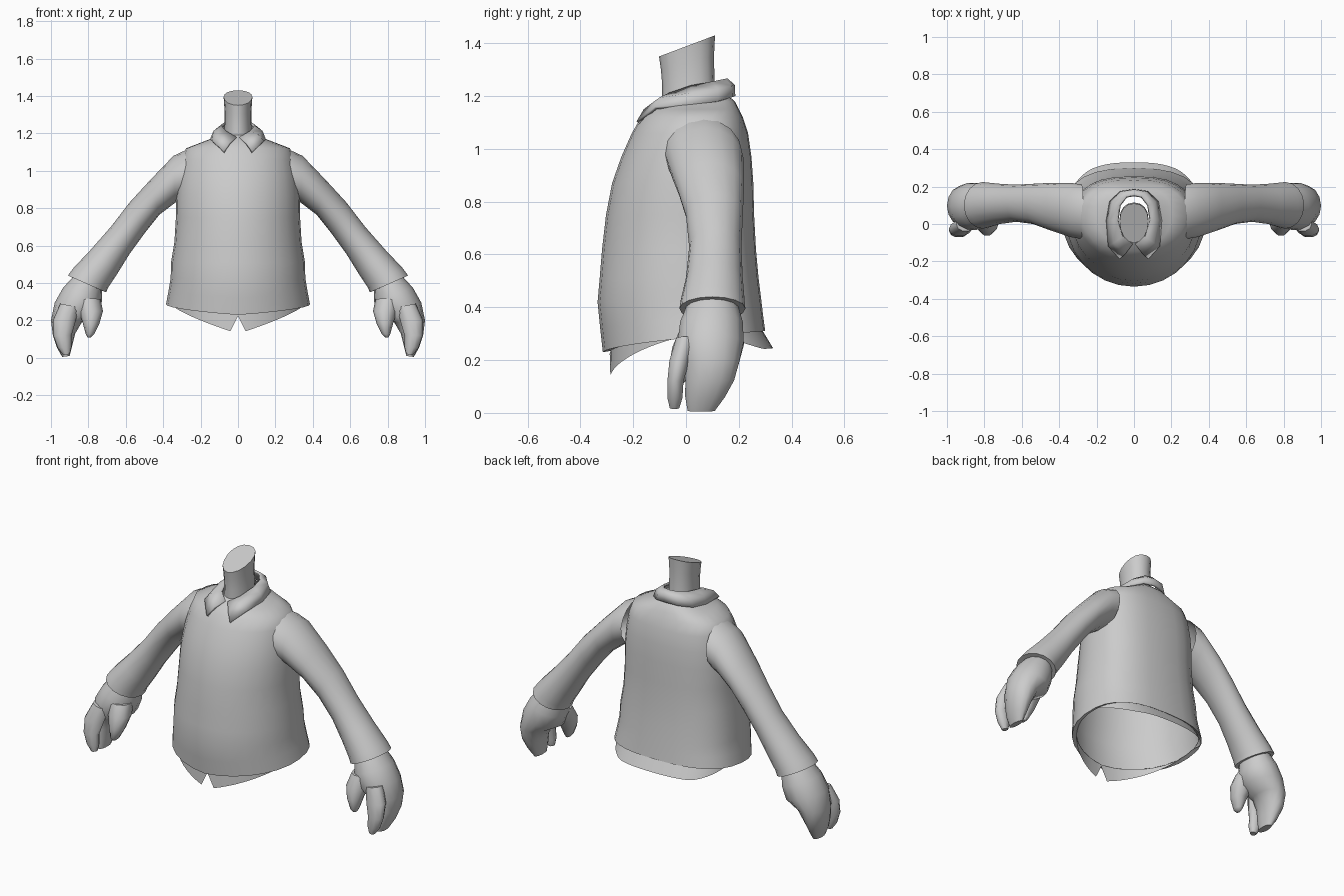
import bpy, bmesh, math
from mathutils import Vector

grey = bpy.data.materials.new("plain_grey")
grey.diffuse_color = (0.6, 0.6, 0.6, 1)


def finish(name, bm, angle=50):
    """Turn a bmesh into a smooth-shaded grey object."""
    bmesh.ops.recalc_face_normals(bm, faces=bm.faces)
    mesh = bpy.data.meshes.new(name)
    bm.to_mesh(mesh)
    bm.free()
    mesh.materials.append(grey)
    ob = bpy.data.objects.new(name, mesh)
    bpy.context.collection.objects.link(ob)
    bpy.ops.object.select_all(action='DESELECT')
    ob.select_set(True)
    bpy.context.view_layer.objects.active = ob
    bpy.ops.object.shade_smooth_by_angle(angle=math.radians(angle))
    return ob


def loft(name, rings, closed=True, caps=(False, False), angle=50):
    """Skin a list of point rings."""
    bm = bmesh.new()
    rows = [[bm.verts.new(p) for p in ring] for ring in rings]
    n = len(rows[0])
    for a, b in zip(rows, rows[1:]):
        for i in range(n if closed else n - 1):
            j = (i + 1) % n
            bm.faces.new((a[i], a[j], b[j], b[i]))
    if caps[0]:
        bm.faces.new(rows[0])
    if caps[1]:
        bm.faces.new(rows[-1])
    return finish(name, bm, angle)


def spow(v, e):
    return math.copysign(abs(v) ** e, v)


def body_ring(hw, yf, yb, zf, zb, n=28, back=2.6, bend=0.6):
    """Level or tilted oval, round in front and flatter behind."""
    pts, mid = [], yf + (yb - yf) * 0.55
    for i in range(n):
        t = 2 * math.pi * i / n
        s, c = math.sin(t), -math.cos(t)
        e = 2 / back if c > 0 else 1.0
        y = mid + spow(c, e) * ((yb - mid) if c > 0 else (mid - yf))
        k = max(0, (y - yf) / (yb - yf))
        pts.append(Vector((hw * spow(s, e), y, zf + (zb - zf) * k ** bend)))
    return pts


def limb_ring(side, tx, tz, bx, bz, yf, yb, n=14):
    """Oval across a limb, from its outer point to its inner point."""
    pts = []
    for i in range(n):
        t = 2 * math.pi * i / n
        k = 0.5 + 0.5 * math.cos(t)
        pts.append(Vector((side * (bx + (tx - bx) * k),
                           (yf + yb) / 2 + (yb - yf) / 2 * math.sin(t),
                           bz + (tz - bz) * k)))
    return pts


# Sweater body: half width, front y, back y, front z, back z
sweater = [
    (0.362, -0.285, 0.285, 0.235, 0.32),
    (0.385, -0.315, 0.300, 0.230, 0.31),
    (0.372, -0.325, 0.292, 0.320, 0.37),
    (0.360, -0.335, 0.285, 0.420, 0.43),
    (0.358, -0.327, 0.275, 0.510, 0.51),
    (0.340, -0.318, 0.265, 0.620, 0.62),
    (0.332, -0.303, 0.258, 0.750, 0.75),
    (0.330, -0.280, 0.255, 0.870, 0.87),
    (0.318, -0.245, 0.248, 0.970, 0.97),
    (0.300, -0.205, 0.235, 1.060, 1.06),
    (0.278, -0.170, 0.215, 1.120, 1.12),
    (0.200, -0.145, 0.200, 1.150, 1.15),
    (0.130, -0.115, 0.185, 1.170, 1.18),
    (0.085, -0.090, 0.150, 1.190, 1.21),
]
loft("sweater_body", [body_ring(*r) for r in sweater])

# Shirt tails hanging below the hem, deepest at the front and back centres
top = body_ring(*sweater[0], n=56)
low = []
for p in top:
    q = p.copy()
    ax = abs(p.x)
    if p.y < 0:
        drop = max(0, 1 - ax / 0.36)
        q.z = p.z - 0.105 * drop ** 0.8
        if ax < 0.01:
            q.z = 0.225
        q.y -= 0.004 * drop
    else:
        drop = min(1, max(0, (p.y - 0.1) / 0.15))
        q.z = p.z - 0.075 * drop
        q.y += 0.045 * drop * (1 - 1.2 * p.x ** 2)
    low.append(q)
loft("shirt_tails", [top, low])

# Neck with a slanted closed top
neck = [
    (0.078, -0.090, 0.115, 1.15, 1.15),
    (0.072, -0.090, 0.108, 1.24, 1.26),
    (0.072, -0.095, 0.106, 1.30, 1.35),
    (0.077, -0.102, 0.110, 1.35, 1.43),
]
loft("neck", [body_ring(*r, n=16, back=2.2, bend=1) for r in neck],
     caps=(False, True), angle=60)

# Folded collar: upper edge and lower edge from the front point to the back
upper = [(0.008, -0.105, 1.175), (0.06, -0.065, 1.205), (0.086, 0.02, 1.235),
         (0.075, 0.10, 1.25), (0.04, 0.145, 1.26), (0, 0.153, 1.262)]
lower = [(0.075, -0.182, 1.10), (0.135, -0.115, 1.155), (0.143, 0.02, 1.165),
         (0.125, 0.12, 1.18), (0.07, 0.17, 1.195), (0, 0.18, 1.20)]


def both_sides(half):
    return [Vector(p) for p in half] + \
           [Vector((-x, y, z)) for x, y, z in half[-2::-1]]


up, down = both_sides(upper), both_sides(lower)
middle = []
for a, b in zip(up, down):
    m = a * 0.5 + b * 0.5
    out = Vector((m.x, m.y - 0.02, 0)).normalized()
    middle.append(m + out * 0.012 + Vector((0, 0, 0.008)))
collar = loft("collar", [up, middle, down], closed=False)
thick = collar.modifiers.new("thickness", 'SOLIDIFY')
thick.thickness = 0.014
thick.offset = 0

# Arms: outer x, z, inner x, z, front y, back y
sleeve = [
    (0.270, 1.115, 0.290, 0.850, -0.080, 0.212),
    (0.345, 1.080, 0.335, 0.830, -0.070, 0.220),
    (0.470, 0.950, 0.420, 0.765, -0.035, 0.220),
    (0.580, 0.830, 0.500, 0.665, 0.000, 0.215),
    (0.680, 0.700, 0.580, 0.555, 0.012, 0.210),
    (0.790, 0.575, 0.645, 0.450, 0.000, 0.215),
    (0.880, 0.480, 0.695, 0.375, -0.020, 0.222),
    (0.910, 0.440, 0.705, 0.350, -0.025, 0.225),
    (0.880, 0.430, 0.730, 0.360, 0.005, 0.195),
]
hand = [
    (0.880, 0.435, 0.728, 0.362, 0.000, 0.200),
    (0.935, 0.375, 0.728, 0.300, -0.025, 0.218),
    (0.980, 0.295, 0.755, 0.230, -0.035, 0.222),
    (1.000, 0.200, 0.835, 0.190, -0.010, 0.205),
    (0.990, 0.120, 0.870, 0.130, -0.005, 0.185),
    (0.968, 0.055, 0.885, 0.070, -0.005, 0.150),
    (0.940, 0.005, 0.900, 0.010, 0.005, 0.110),
]
finger = [
    (0.950, 0.290, 0.850, 0.270, -0.040, 0.040),
    (0.990, 0.200, 0.870, 0.190, -0.065, 0.015),
    (0.988, 0.120, 0.890, 0.120, -0.072, -0.008),
    (0.965, 0.055, 0.890, 0.060, -0.072, -0.012),
    (0.935, 0.015, 0.900, 0.020, -0.062, -0.025),
]
thumb = [
    (0.870, 0.320, 0.735, 0.315, -0.025, 0.110),
    (0.850, 0.250, 0.722, 0.250, -0.055, 0.075),
    (0.830, 0.185, 0.742, 0.180, -0.065, 0.035),
    (0.815, 0.130, 0.770, 0.125, -0.060, 0.005),
    (0.805, 0.110, 0.785, 0.110, -0.045, -0.010),
]
for side, label in ((1, "left"), (-1, "right")):
    for part, rows, n, caps in (("sleeve", sleeve, 16, (False, False)),
                                ("hand", hand, 14, (False, True)),
                                ("finger", finger, 10, (True, True)),
                                ("thumb", thumb, 10, (True, True))):
        loft(f"{label}_{part}", [limb_ring(side, *r, n=n) for r in rows],
             caps=caps)
